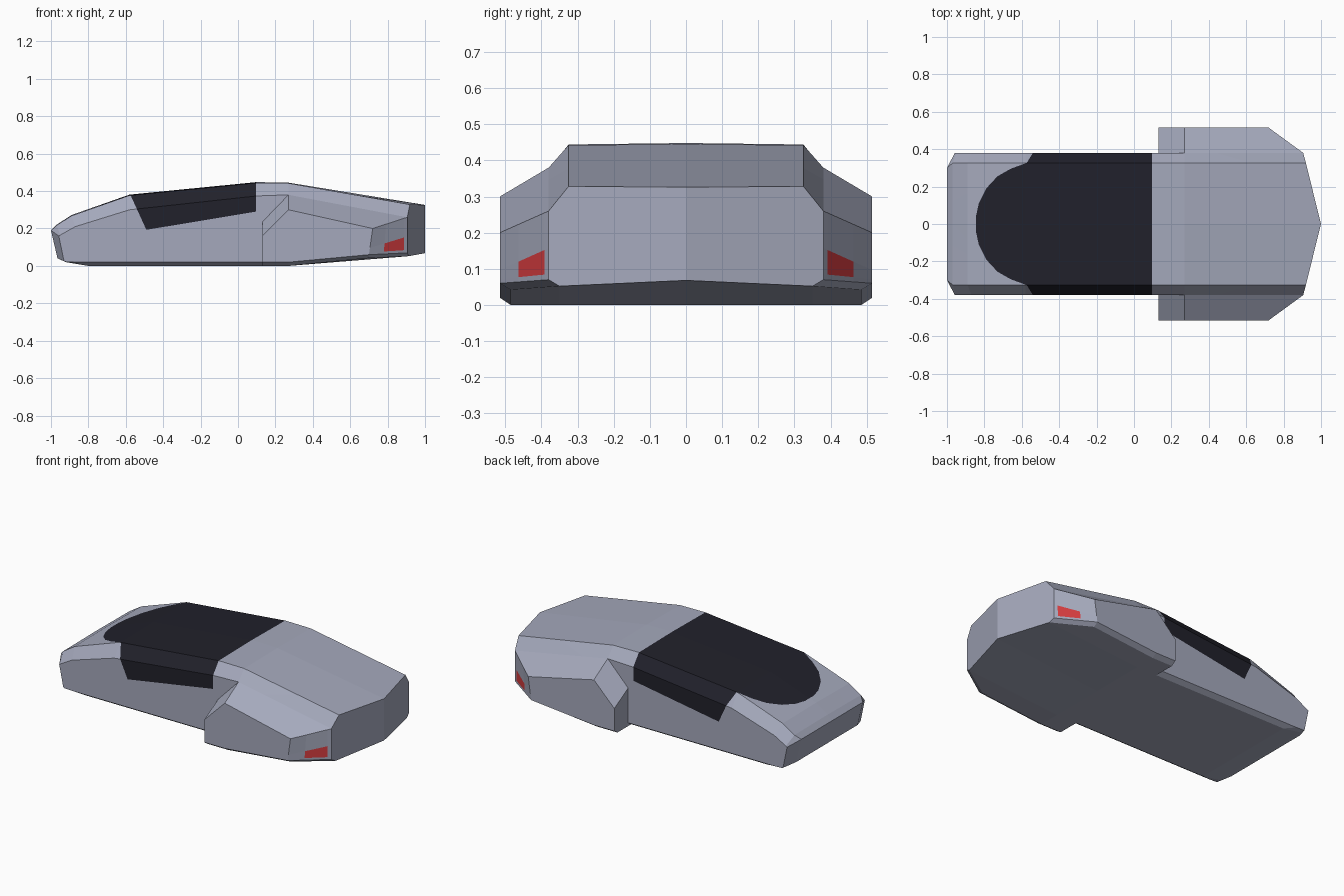
import bpy, bmesh
from mathutils import Vector

if "Cube" in bpy.data.objects:
    bpy.data.objects.remove(bpy.data.objects["Cube"])


def material(name, rgb):
    m = bpy.data.materials.new(name)
    m.diffuse_color = (*rgb, 1)
    m.use_nodes = True
    m.node_tree.nodes["Principled BSDF"].inputs["Base Color"].default_value = m.diffuse_color
    return m


PAINT = material("silver_blue_paint", (0.376, 0.397, 0.503))
GLASS = material("dark_glass", (0.015, 0.015, 0.024))
RED = material("red_light", (0.66, 0.045, 0.05))


def loft(sections, closed, front_caps, rear_caps):
    """Skin a row of equal cross-sections running along +x."""
    bm = bmesh.new()
    rings = [[bm.verts.new(p) for p in s] for s in sections]
    n = len(rings[0])
    for a, b in zip(rings, rings[1:]):
        for i in range(n if closed else n - 1):
            j = (i + 1) % n
            bm.faces.new((a[i], a[j], b[j], b[i]))
    for cap in front_caps:
        bm.faces.new([rings[0][i] for i in reversed(cap)])
    for cap in rear_caps:
        bm.faces.new([rings[-1][i] for i in cap])
    bm.normal_update()
    return bm


def paint_polygon(bm, axes, points, wanted, slot):
    """Cut a convex counter-clockwise outline into the wanted faces and colour it."""
    a, b = axes
    planes = []
    for p, q in zip(points, points[1:] + points[:1]):
        co, no = Vector((0, 0, 0)), Vector((0, 0, 0))
        co[a], co[b] = p
        no[a], no[b] = q[1] - p[1], p[0] - q[0]
        planes.append((co, no.normalized()))
    for co, no in planes:
        faces = [f for f in bm.faces if wanted(f)]
        edges = list({e for f in faces for e in f.edges})
        verts = list({v for f in faces for v in f.verts})
        bmesh.ops.bisect_plane(bm, geom=verts + edges + faces, dist=1e-5,
                               plane_co=co, plane_no=no)
        bm.normal_update()
    for f in bm.faces:
        c = f.calc_center_median()
        if wanted(f) and all((c - co).dot(no) < 1e-4 for co, no in planes):
            f.material_index = slot


def finish(bm, name, mats):
    me = bpy.data.meshes.new(name)
    bm.to_mesh(me)
    bm.free()
    for m in mats:
        me.materials.append(m)
    ob = bpy.data.objects.new(name, me)
    bpy.context.collection.objects.link(ob)
    mod = ob.modifiers.new("mirror", "MIRROR")
    mod.use_axis = (False, True, False)
    mod.merge_threshold = 0.0005
    return ob


# Main body: long rails (y, y at nose tip, [(x, z), ...]), bottom centre to roof centre
rails = [
    (0.0, 0.0, [(-.965, .04), (-.92, .02), (-.8, 0), (-.58, 0), (.1, 0), (.27, 0), (1, .068)]),
    (.35, .30, [(-.965, .04), (-.92, .02), (-.8, 0), (-.58, 0), (.1, 0), (.27, 0), (.9125, .052)]),
    (.38, .38, [(-.93, .025), (-.92, .022), (-.87, .02), (-.58, .02), (.1, .02), (.27, .02), (.905, .07)]),
    (.38, .38, [(-.958, .16), (-.95, .165), (-.87, .21), (-.58, .30), (.1, .374), (.27, .38), (.905, .26)]),
    (.325, .30, [(-1, .19), (-.97, .217), (-.89, .268), (-.58, .377), (.1, .444), (.27, .442), (.919, .328)]),
    (0.0, 0.0, [(-1, .19), (-.97, .22), (-.89, .272), (-.58, .381), (.1, .448), (.27, .445), (1, .326)]),
]
sections = [[(pts[k][0], tip if k == 0 else y, pts[k][1]) for y, tip, pts in rails]
            for k in range(7)]
body = loft(sections, False, [(0, 1, 4, 5), (1, 2, 3, 4)], [(0, 1, 2, 3, 4, 5)])

# Windscreen and glass roof, rounded toward the nose
paint_polygon(body, (0, 1),
              [(-.845, -.1), (.095, -.1), (.095, .34), (-.565, .33), (-.66, .295),
               (-.73, .255), (-.79, .19), (-.83, .11), (-.845, .04)],
              lambda f: f.normal.z > .8, 1)

# Side windows, wrapping over the roof chamfer
paint_polygon(body, (0, 2), [(-.49, .193), (.095, .29), (.095, .5), (-.63, .5)],
              lambda f: f.normal.y > .5 and f.normal.z > -.1, 1)
finish(body, "car_body", [PAINT, GLASS])

# Rear side pods
pod = loft([
    [(.13, .35, 0), (.13, .485, 0), (.13, .515, .02), (.13, .515, .16), (.13, .38, .235), (.13, .37, .03)],
    [(.27, .35, 0), (.27, .485, 0), (.27, .515, .02), (.27, .515, .30), (.27, .38, .38), (.27, .37, .03)],
    [(.9125, .35, .052), (.70, .485, .042), (.70, .515, .06), (.72, .515, .20), (.905, .38, .26), (.905, .38, .07)],
], True, [(0, 1, 2, 3, 4, 5)], [(2, 3, 4, 5), (0, 1, 2, 5)])

# Tail lights on the angled rear facet of each pod
paint_polygon(pod, (1, 2), [(.392, .084), (.463, .077), (.463, .12), (.392, .152)],
              lambda f: f.normal.x > .4 and f.normal.y > .4 and f.normal.z > -.4, 1)
finish(pod, "side_pods", [PAINT, RED])
